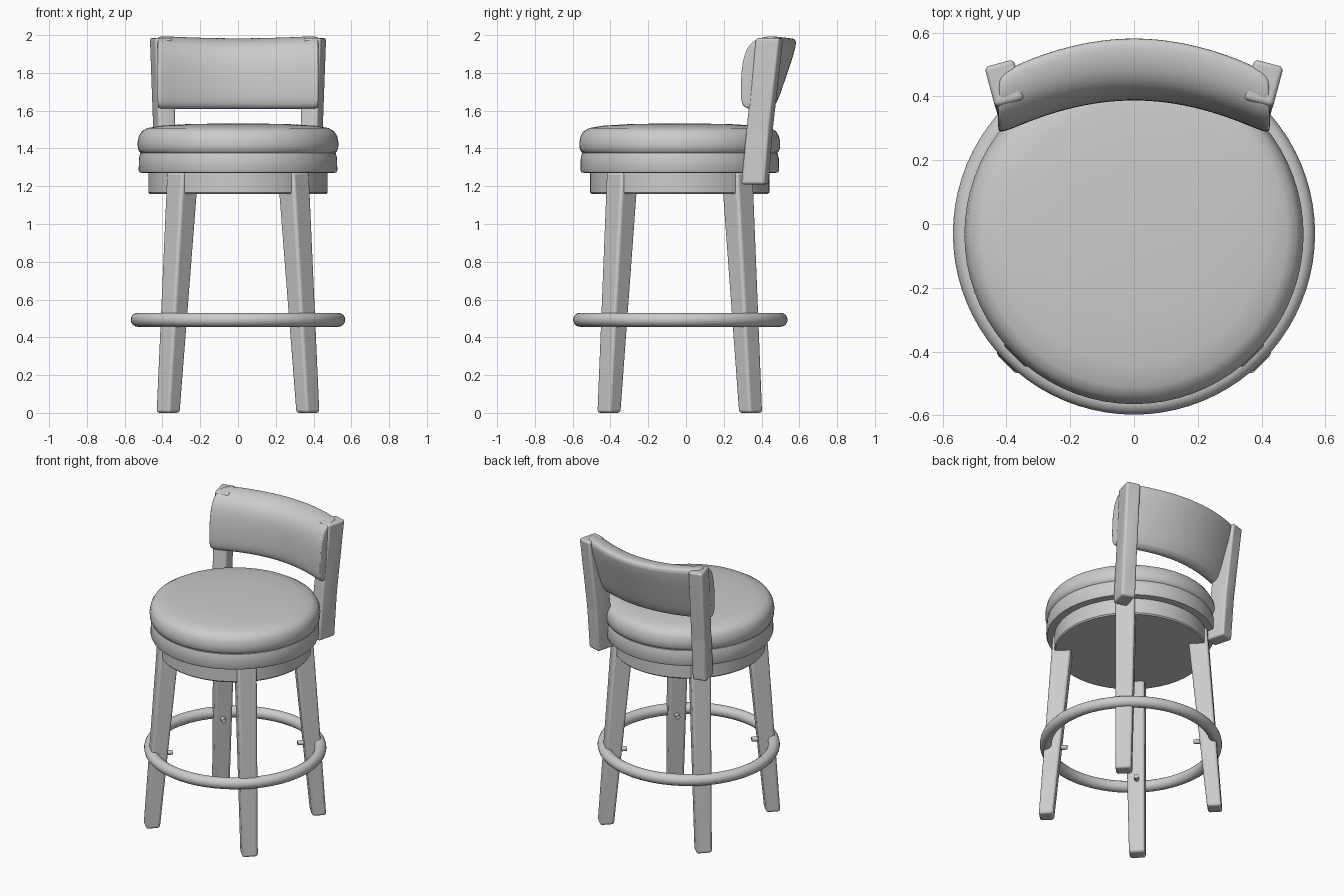
import bpy, bmesh, math
from mathutils import Vector, Matrix

if "Cube" in bpy.data.objects:
    bpy.data.objects.remove(bpy.data.objects["Cube"], do_unlink=True)

CY = -0.033  # y of the seat, leg and ring axis

grey = bpy.data.materials.new("plain_grey")
grey.use_nodes = True
grey.diffuse_color = (0.6, 0.6, 0.6, 1)
grey.node_tree.nodes["Principled BSDF"].inputs["Base Color"].default_value = (0.6, 0.6, 0.6, 1)


def finish(name, bm, angle=40, bevel=0, subdivide=0):
    bmesh.ops.recalc_face_normals(bm, faces=bm.faces)
    mesh = bpy.data.meshes.new(name)
    bm.to_mesh(mesh)
    bm.free()
    mesh.materials.append(grey)
    obj = bpy.data.objects.new(name, mesh)
    bpy.context.collection.objects.link(obj)
    if bevel:
        mod = obj.modifiers.new("rounded_edges", "BEVEL")
        mod.width, mod.segments, mod.limit_method = bevel, 4, "NONE"
        mod.use_clamp_overlap = True
    if subdivide:
        mod = obj.modifiers.new("smooth", "SUBSURF")
        mod.levels = mod.render_levels = subdivide
    bpy.ops.object.select_all(action="DESELECT")
    obj.select_set(True)
    bpy.context.view_layer.objects.active = obj
    bpy.ops.object.shade_smooth_by_angle(angle=math.radians(angle))
    return obj


def bridge(bm, rings, caps=True):
    """Skin a list of closed vertex rings."""
    for a, b in zip(rings, rings[1:]):
        n = len(a)
        for i in range(n):
            j = (i + 1) % n
            bm.faces.new((a[i], a[j], b[j], b[i]))
    if caps:
        bm.faces.new(rings[0])
        bm.faces.new(rings[-1])


def lathe(name, profile, steps=72):
    bm = bmesh.new()
    rings = []
    for r, z in profile:
        turn = [2 * math.pi * k / steps for k in range(steps)]
        rings.append([bm.verts.new((r * math.cos(t), CY + r * math.sin(t), z)) for t in turn])
    bridge(bm, rings)
    return finish(name, bm)


def beam(name, sections, angle, bevel):
    """Rectangular beam through (x, y, z, width, depth), turned about z."""
    bm = bmesh.new()
    turn = Matrix.Rotation(angle, 3, "Z")
    rings = []
    for x, y, z, w, d in sections:
        corners = [(-w, -d), (w, -d), (w, d), (-w, d)]
        rings.append([bm.verts.new(Vector((x, y, z)) + turn @ Vector((a / 2, b / 2, 0)))
                      for a, b in corners])
    bridge(bm, rings)
    return finish(name, bm, 50, bevel)


# Seat: padded top, band below the seam, and swivel plate
lathe("seat_cushion", [(0.02, 1.532), (0.25, 1.53), (0.41, 1.52), (0.48, 1.508), (0.51, 1.49),
                       (0.525, 1.465), (0.532, 1.43), (0.53, 1.4), (0.522, 1.382), (0.505, 1.37)])
lathe("seat_band", [(0.5, 1.385), (0.518, 1.375), (0.524, 1.35), (0.526, 1.285),
                    (0.52, 1.272), (0.49, 1.27)])
lathe("swivel_plate", [(0.475, 1.28), (0.475, 1.168), (0.468, 1.16)])

# Four splayed legs turned to face outward, each with a bolt to the ring
for sx, side in ((1, "left"), (-1, "right")):
    for sy, end in ((-1, "front"), (1, "back")):
        angle = math.atan2(sy, sx) - math.pi / 2
        beam(f"{end}_{side}_leg",
             [(sx * 0.37, CY + sy * 0.375, 0, 0.1, 0.09),
              (sx * 0.292, CY + sy * 0.303, 1.275, 0.125, 0.125)], angle, 0.016)
        bm = bmesh.new()
        place = (Matrix.Translation((sx * 0.315, CY + sy * 0.315, 0.493))
                 @ Matrix.Rotation(angle, 4, "Z") @ Matrix.Rotation(math.pi / 2, 4, "X"))
        bmesh.ops.create_cone(bm, cap_ends=True, segments=16, radius1=0.015,
                              radius2=0.015, depth=0.1, matrix=place)
        finish(f"{end}_{side}_bolt", bm)

# Foot ring
bpy.ops.mesh.primitive_torus_add(location=(0, CY + 0.003, 0.493), major_radius=0.531,
                                 minor_radius=0.037, major_segments=80, minor_segments=16)
ring = bpy.context.object
ring.name = "foot_ring"
ring.data.materials.append(grey)
bpy.ops.object.shade_smooth()

# Leaning posts beside the backrest
for sx, side in ((1, "left"), (-1, "right")):
    beam(f"{side}_back_post",
         [(sx * 0.385, 0.365, 1.21, 0.095, 0.13), (sx * 0.39, 0.39, 1.5, 0.095, 0.125),
          (sx * 0.407, 0.443, 1.985, 0.095, 0.13)], -sx * 0.26, 0.014)

# Curved backrest: side profile (y, z) swept along an arc, closing at the ends
profile = [(0.475, 1.61), (0.42, 1.605), (0.393, 1.63), (0.388, 1.7), (0.392, 1.8), (0.405, 1.89),
           (0.44, 1.96), (0.5, 1.992), (0.57, 1.998), (0.593, 1.98), (0.56, 1.86), (0.515, 1.73)]
middle = Vector((0.475, 1.8))
half = [(0.427, 0.72), (0.423, 0.9), (0.395, 0.99), (0.32, 1), (0.21, 1), (0.1, 1)]
stations = [(-x, s) for x, s in half] + [(0, 1)] + half[::-1]
bm = bmesh.new()
rings = []
for x, s in stations:
    ring_verts = []
    for y, z in profile:
        dip = 0.012 * (1 - (x / 0.4) ** 2) if z > 1.95 else 0
        py = middle.x + (y - middle.x) * s
        pz = middle.y + (z - middle.y) * (1 - (1 - s) * 0.3)
        ring_verts.append(bm.verts.new((x, py - 0.62 * x * x, pz - dip)))
    rings.append(ring_verts)
bridge(bm, rings)
finish("backrest_cushion", bm, 60, subdivide=2)
